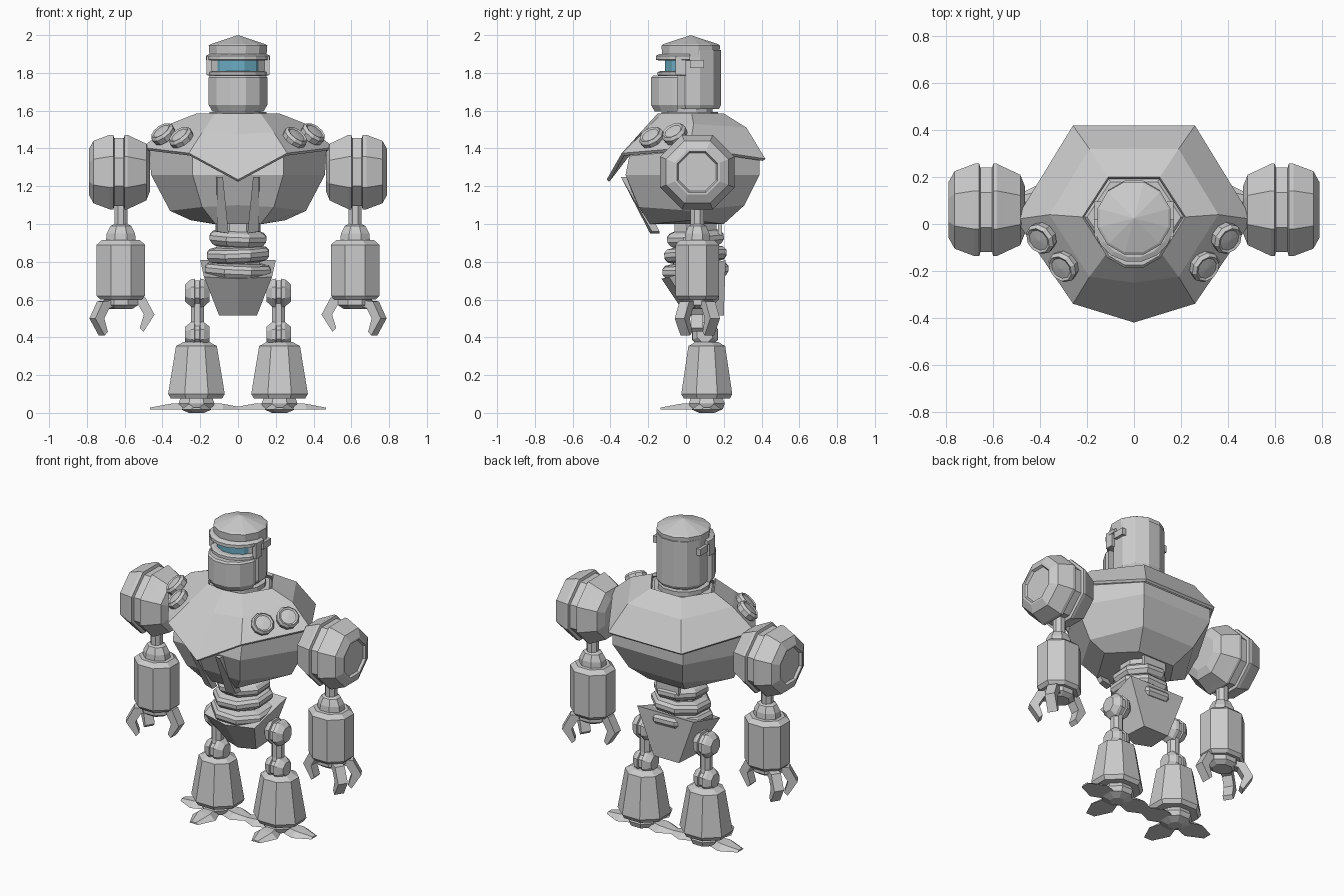
import bpy, bmesh, math
from mathutils import Vector

if "Cube" in bpy.data.objects:
    bpy.data.objects.remove(bpy.data.objects["Cube"])

glow = bpy.data.materials.new("visor_blue")
glow.diffuse_color = (0.15, 0.42, 0.55, 1)
glow.use_nodes = True
glow.node_tree.nodes["Principled BSDF"].inputs["Base Color"].default_value = glow.diffuse_color


def loft(name, rings, mirror=False, caps=True):
    """Skin a stack of equal-length point rings, in world coordinates."""
    bm = bmesh.new()
    rows = [[bm.verts.new(p) for p in r] for r in rings]
    n = len(rows[0])
    for a, b in zip(rows, rows[1:]):
        for i in range(n):
            j = (i + 1) % n
            bm.faces.new((a[i], a[j], b[j], b[i]))
    if caps:
        bm.faces.new(rows[0][::-1])
        bm.faces.new(rows[-1])
    bmesh.ops.remove_doubles(bm, verts=bm.verts, dist=1e-5)
    bmesh.ops.recalc_face_normals(bm, faces=bm.faces)
    me = bpy.data.meshes.new(name)
    bm.to_mesh(me)
    bm.free()
    ob = bpy.data.objects.new(name, me)
    bpy.context.collection.objects.link(ob)
    if mirror:
        ob.modifiers.new("Mirror", 'MIRROR')
    return ob


def lathe(name, profile, c, n=8, axis=(0, 0, 1), sy=1, ymin=-9, ymax=9, **kw):
    """Faceted turned part; profile is (flat-to-centre radius, height)."""
    q = Vector((0, 0, 1)).rotation_difference(Vector(axis).normalized())
    rings = []
    for r, h in profile:
        r = r / math.cos(math.pi / n)
        ring = []
        for i in range(n):
            a = 2 * math.pi * (i + .5) / n
            p = q @ Vector((r * math.cos(a), r * math.sin(a) * sy, h)) + Vector(c)
            p.y = min(max(p.y, ymin), ymax)
            ring.append(p)
        rings.append(ring)
    return loft(name, rings, **kw)


def box(name, x0, x1, y0, y1, z0, z1, **kw):
    return loft(name, [[(x0, y0, z), (x1, y0, z), (x1, y1, z), (x0, y1, z)] for z in (z0, z1)], **kw)


def hexring(front, mid, side, back):
    """Symmetric seven-point ring: front is (y, z), the others (x, y, z)."""
    m = lambda p: (-p[0], p[1], p[2])
    return [(0, *front), mid, side, back, m(back), m(side), m(mid)]


# Torso: upper shell with V-shaped front lip, and lower hull
shell = loft("chest_shell", [
    hexring((-.42, 1.235), (.26, -.34, 1.375), (.505, .02, 1.405), (.26, .42, 1.345)),
    hexring((-.25, 1.475), (.19, -.225, 1.485), (.36, .04, 1.53), (.19, .32, 1.51)),
    hexring((-.15, 1.585), (.12, -.13, 1.585), (.22, .03, 1.585), (.11, .2, 1.585))], caps=False)
sol = shell.modifiers.new("Solidify", 'SOLIDIFY')
sol.thickness = .018
sol.offset = -1
loft("torso_hull", [
    hexring((-.19, 1.0), (.12, -.19, 1.0), (.25, .03, 1.02), (.13, .2, 1.0)),
    hexring((-.26, 1.1), (.19, -.25, 1.09), (.36, .03, 1.07), (.19, .31, 1.1)),
    hexring((-.32, 1.26), (.24, -.32, 1.26), (.46, .03, 1.26), (.25, .39, 1.26)),
    hexring((-.29, 1.38), (.24, -.3, 1.36), (.47, .03, 1.39), (.25, .39, 1.34)),
    hexring((-.13, 1.56), (.11, -.11, 1.56), (.2, .03, 1.57), (.1, .18, 1.56))])
loft("chest_flap", [
    [(.05, -.19, .95), (.11, -.18, .96), (.12, -.14, .96), (.05, -.14, .95)],
    [(.08, -.345, 1.25), (.11, -.345, 1.25), (.12, -.29, 1.25), (.08, -.29, 1.25)]], mirror=True)
box("back_flap", -.08, .08, .17, .19, .94, 1.03)

# Round chest pads
for i, c in enumerate([(.395, -.06, 1.475), (.30, -.18, 1.455)]):
    lathe(f"chest_pad_{i}", [(0, -.02), (.062, -.02), (.066, .012), (.055, .028), (.045, .022), (0, .026)],
          c, n=10, axis=(.55, -.42, .75), mirror=True)

# Neck and head
lathe("neck_collar", [(.15, 1.56), (.15, 1.592), (.12, 1.592), (.12, 1.63)], (0, .02, 0), n=12)
lathe("head_back", [(.14, 1.61), (.15, 1.63), (.15, 1.92)], (0, .035, 0), n=12, ymin=-.05)
lathe("head_cap", [(.15, 1.88), (.155, 1.945), (.145, 1.952), (0, 2.0)], (0, .025, 0), n=12)
lathe("brow_band", [(.15, 1.865), (.17, 1.87), (.17, 1.89), (.15, 1.90)], (0, .01, 0), n=16, ymax=.02)
visor = lathe("visor", [(.13, 1.78), (.13, 1.88)], (0, .02, 0), n=12)
visor.data.materials.append(glow)
lathe("jaw", [(.135, 1.595), (.155, 1.63), (.155, 1.775), (.145, 1.785)], (0, -.03, 0), n=12, ymax=-.045)
lathe("visor_sill", [(.15, 1.785), (.165, 1.788), (.165, 1.805), (.15, 1.81)], (0, .015, 0), n=16, ymax=0)
box("temple_plate", .14, .168, -.055, 0, 1.79, 1.89, mirror=True)
box("ear_block", .14, .168, .02, .095, 1.825, 1.868, mirror=True)

# Waist: core and three ribs
lathe("waist_core", [(.12, .68), (.11, 1.02)], (0, .05, 0))
for i, (r, z) in enumerate([(.175, .755), (.165, .84), (.15, .925)]):
    lathe(f"waist_rib_{i}", [(.11, -.045), (r - .015, -.033), (r, -.012), (r, .012), (r - .015, .03), (.11, .04)],
          (0, .05, z), axis=(.04 * (-1) ** i, -.06, 1))

# Pelvis
loft("pelvis", [
    [(0, 0, .515), (.1, .04, .515), (.09, .2, .515), (-.09, .2, .515), (-.1, .04, .515)],
    [(0, -.13, .71), (.18, -.09, .72), (.2, .21, .81), (-.2, .21, .81), (-.18, -.09, .72)]])

# Legs
joint = [(0, -.065), (.045, -.065), (.072, -.035), (.076, -.015), (.065, -.012), (.065, .012),
         (.076, .015), (.072, .035), (.045, .065), (0, .065)]
lathe("hip_joint", joint, (.215, .1, .635), axis=(1, 0, 0), mirror=True)
lathe("knee_joint", [(r * .9, h) for r, h in joint], (.215, .1, .415), axis=(1, 0, 0), mirror=True)
lathe("thigh", [(.045, .42), (.035, .48), (.035, .63)], (.215, .1, 0), mirror=True)
lathe("shin", [(.07, .375), (.095, .36), (.108, .355), (.15, .1), (.135, .075)],
      (.22, .11, 0), sy=.9, mirror=True)
lathe("ankle", [(.04, 0), (.085, .02), (.095, .05), (.08, .09)], (.22, .11, 0), mirror=True)


def toe(i, ang):
    ca, sa = math.cos(ang), math.sin(ang)

    def section(d, w, z0, z1):
        return [(.22 + d * ca - s * sa, .11 + d * sa + s * ca, z)
                for s, z in ((-w, z0), (w, z0), (w * .5, z1), (-w * .5, z1))]
    loft(f"toe_{i}", [section(.03, .04, .02, .055), section(.14, .08, .018, .048),
                      section(.245, .03, .018, .028)], mirror=True)


for i, a in enumerate((0, 180, 270)):
    toe(i, math.radians(a))

# Arms: grooved shoulder drum, elbow, forearm
lathe("shoulder", [(0, -.165), (.1, -.165), (.15, -.145), (.185, -.07), (.197, -.045), (.197, -.03),
                   (.18, -.025), (.18, .025), (.197, .03), (.197, .05), (.165, .135), (.12, .16),
                   (.108, .16), (.1, .145), (0, .145)],
      (.63, .06, 1.275), axis=(1, 0, 0), mirror=True)
lathe("upper_arm", [(.035, .95), (.035, 1.12)], (.62, .06, 0), mirror=True)
lathe("elbow", [(.08, .90), (.075, .95), (.055, .99), (.035, 1.0)], (.62, .06, 0), sy=.85, mirror=True)
lathe("forearm", [(.11, .60), (.128, .62), (.128, .89), (.1, .915)], (.62, .06, 0), sy=.9, mirror=True)
lathe("wrist", [(.06, .55), (.09, .57), (.09, .61)], (.62, .06, 0), sy=.9, mirror=True)

# Claw fingers
claw = [(.03, .60), (.13, .59), (.178, .50), (.12, .41), (.1, .43), (.122, .5), (.09, .555), (.03, .565)]
for i, deg in enumerate((180, 32, -32)):
    ca, sa = math.cos(math.radians(deg)), math.sin(math.radians(deg))
    lift = .02 if deg == 180 else 0
    loft(f"claw_{i}", [[(.62 + r * ca - s * sa, .06 + r * sa + s * ca, z + lift) for r, z in claw]
                       for s in (-.03, .03)], mirror=True)
